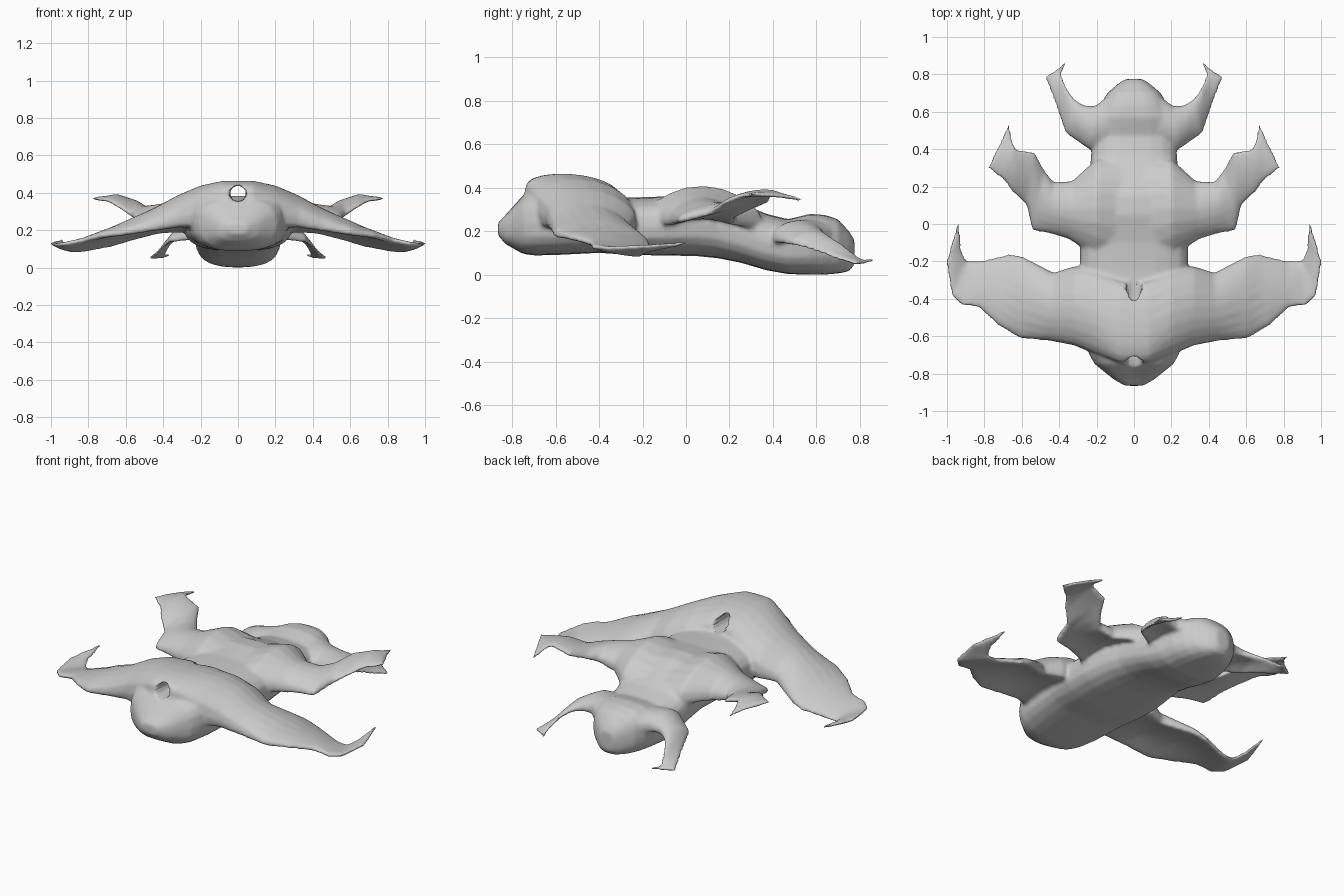
import bpy, bmesh, math
from mathutils import Matrix, Vector

cube = bpy.data.objects.get("Cube")
if cube:
    bpy.data.objects.remove(cube, do_unlink=True)

grey = bpy.data.materials.new("pale_grey")
grey.use_nodes = True
COLOUR = (0.6, 0.6, 0.6, 1)
grey.diffuse_color = COLOUR
grey.node_tree.nodes["Principled BSDF"].inputs["Base Color"].default_value = COLOUR

SIDES = 20


def power(value, exponent):
    return math.copysign(abs(value) ** exponent, value)


def loft(bm, rings):
    """Skin a closed tube through a list of point rings."""
    loops = [[bm.verts.new(p) for p in ring] for ring in rings]
    for a, b in zip(loops, loops[1:]):
        for i in range(SIDES):
            j = (i + 1) % SIDES
            bm.faces.new((a[i], a[j], b[j], b[i]))
    bm.faces.new(loops[0])
    bm.faces.new(loops[-1])


def body_ring(y, width, low, high):
    ring = []
    for i in range(SIDES):
        a = math.tau * i / SIDES
        ring.append(Vector((width * power(math.cos(a), 0.75), y,
                            (low + high) / 2 + (high - low) / 2 * power(math.sin(a), 0.75))))
    return ring


def fin_ring(side, xf, yf, zf, xb, yb, zb, thick, camber):
    """Arched section between a leading and a trailing edge point."""
    front, back = Vector((xf * side, yf, zf)), Vector((xb * side, yb, zb))
    ring = []
    for i in range(SIDES):
        a = math.tau * i / SIDES
        u = (1 - math.cos(a)) / 2
        p = front.lerp(back, u)
        p.z += thick * power(math.sin(a), 0.5) + camber * 4 * u * (1 - u)
        ring.append(p)
    return ring


# Body: y, half width, bottom, top
body = [
    (-.865, .05, .18, .24), (-.83, .11, .14, .275), (-.75, .21, .095, .365),
    (-.7, .24, .088, .39), (-.6, .26, .09, .38), (-.4, .28, .1, .36), (-.25, .29, .09, .355),
    (-.1, .29, .088, .36), (.05, .27, .085, .385), (.15, .25, .075, .375),
    (.25, .24, .055, .33), (.37, .23, .02, .28), (.47, .22, .002, .255),
    (.57, .205, 0, .28), (.64, .178, 0, .275), (.7, .143, .005, .255),
    (.75, .085, .015, .2), (.775, .045, .045, .16)]

# Fins: leading point, trailing point, half thickness, camber
front_fin = [
    (-.03, -.75, .355, -.03, -.31, .32, .113, .012),
    (.08, -.745, .355, .08, -.3, .32, .113, .012),
    (.2, -.7, .3, .2, -.24, .26, .118, .04),
    (.32, -.65, .265, .32, -.225, .23, .085, .055),
    (.45, -.625, .22, .43, -.26, .2, .053, .06),
    (.61, -.612, .185, .6, -.17, .145, .033, .05),
    (.73, -.54, .17, .67, -.16, .12, .025, .03),
    (.83, -.445, .145, .83, -.2, .09, .02, .012),
    (.92, -.437, .13, .89, -.2, .09, .017, 0),
    (.975, -.385, .125, .9, -.19, .1, .014, -.005),
    (1.005, -.2, .13, .92, -.14, .115, .012, 0),
    (.945, 0, .145, .935, 0, .145, .01, 0)]
middle_fin = [
    (-.05, -.2, .25, -.05, .35, .24, .05, .04),
    (.2, -.18, .26, .2, .35, .24, .07, .09),
    (.35, -.08, .25, .33, .23, .25, .05, .055),
    (.45, -.05, .25, .43, .225, .27, .037, .04),
    (.545, -.035, .25, .48, .29, .3, .025, .025),
    (.575, .1, .28, .53, .385, .34, .02, .02),
    (.65, .17, .33, .63, .4, .375, .016, .015),
    (.7, .235, .355, .64, .42, .38, .013, .01),
    (.785, .3, .37, .65, .45, .37, .011, 0),
    (.71, .45, .36, .655, .47, .36, .01, 0),
    (.675, .53, .345, .665, .53, .345, .01, 0)]
rear_fin = [
    (.05, .42, .16, .05, .72, .17, .05, .02),
    (.15, .4, .17, .13, .69, .18, .05, .03),
    (.24, .4, .17, .21, .63, .18, .045, .03),
    (.3, .44, .155, .27, .635, .175, .032, .03),
    (.365, .485, .145, .32, .67, .16, .022, .02),
    (.4, .58, .115, .355, .72, .135, .015, .01),
    (.435, .68, .08, .375, .77, .1, .012, 0),
    (.478, .785, .05, .385, .8, .07, .011, 0),
    (.41, .83, .06, .38, .82, .06, .01, 0),
    (.37, .868, .07, .36, .868, .07, .01, 0)]

bm = bmesh.new()
loft(bm, [body_ring(*s) for s in body])
for fin in (front_fin, middle_fin, rear_fin):
    for side in (1, -1):
        loft(bm, [fin_ring(side, *s) for s in fin])
bmesh.ops.recalc_face_normals(bm, faces=bm.faces)
mesh = bpy.data.meshes.new("finned_body")
bm.to_mesh(mesh)
bm.free()
creature = bpy.data.objects.new("finned_body", mesh)
bpy.context.collection.objects.link(creature)

# Tunnel cutter through the front hump
bm = bmesh.new()
bmesh.ops.create_cone(bm, cap_ends=True, segments=SIDES, radius1=.04, radius2=.04, depth=.62,
                      matrix=Matrix.Translation((0, -.6, .396)) @ Matrix.Rotation(math.pi / 2, 4, 'X'))
hole_mesh = bpy.data.meshes.new("tunnel_cutter")
bm.to_mesh(hole_mesh)
bm.free()
cutter = bpy.data.objects.new("tunnel_cutter", hole_mesh)
cutter.hide_render = True
bpy.context.collection.objects.link(cutter)

# Fuse the parts into one skin, bore the tunnel and soften the joins
fuse = creature.modifiers.new("fuse", 'REMESH')
fuse.mode = 'VOXEL'
fuse.voxel_size = 0.01
bore = creature.modifiers.new("bore", 'BOOLEAN')
bore.operation = 'DIFFERENCE'
bore.object = cutter
soften = creature.modifiers.new("soften", 'SMOOTH')
soften.factor = 0.5
soften.iterations = 10
bpy.context.view_layer.update()
graph = bpy.context.evaluated_depsgraph_get()
skin = bpy.data.meshes.new_from_object(creature.evaluated_get(graph))
creature.modifiers.clear()
creature.data = skin
bpy.data.objects.remove(cutter, do_unlink=True)

skin.materials.clear()
skin.materials.append(grey)
for face in skin.polygons:
    face.material_index = 0
    face.use_smooth = True
